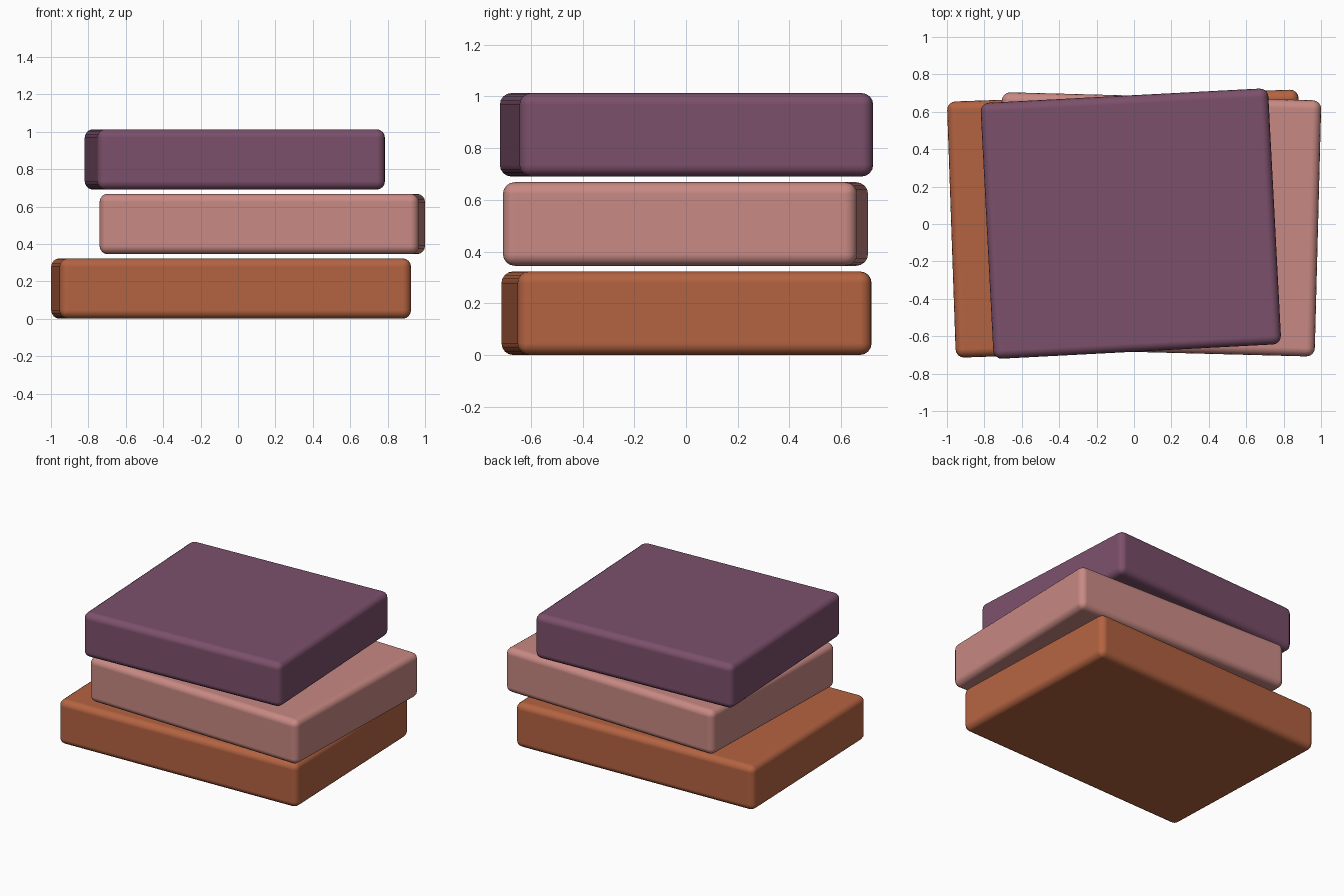
import bpy
import bmesh
import math
from mathutils import Matrix

cube = bpy.data.objects.get("Cube")
if cube:
    bpy.data.objects.remove(cube, do_unlink=True)

DEPTH, HEIGHT, PITCH, RADIUS = 1.37, 0.323, 0.345, 0.045


def material(name, rgb):
    """Flat material from sRGB 0-255 values, stored as linear."""
    lin = [c / 255 / 12.92 if c / 255 <= 0.04045
           else ((c / 255 + 0.055) / 1.055) ** 2.4 for c in rgb]
    mat = bpy.data.materials.new(name)
    mat.use_nodes = True
    mat.diffuse_color = (*lin, 1)
    bsdf = next(n for n in mat.node_tree.nodes if n.type == 'BSDF_PRINCIPLED')
    bsdf.inputs["Base Color"].default_value = (*lin, 1)
    bsdf.inputs["Roughness"].default_value = 0.7
    return mat


def slab(name, level, width, x, y, degrees, mat):
    """Rounded slab, turned about z, at the given level of the stack."""
    mesh = bpy.data.meshes.new(name)
    bm = bmesh.new()
    bmesh.ops.create_cube(bm, size=1, matrix=Matrix.Diagonal((width, DEPTH, HEIGHT, 1)))
    for face in bm.faces:
        face.smooth = True
    bm.to_mesh(mesh)
    bm.free()
    mesh.materials.append(mat)
    obj = bpy.data.objects.new(name, mesh)
    bpy.context.collection.objects.link(obj)
    obj.location = (x, y, level * PITCH + HEIGHT / 2)
    obj.rotation_euler.z = math.radians(degrees)
    # Rounded edges with flat-looking main faces
    bevel = obj.modifiers.new("rounded_edges", 'BEVEL')
    bevel.width = RADIUS
    bevel.segments = 4
    bevel.harden_normals = True
    return obj


# Three slabs, bottom to top, each turned slightly
slab("bottom_slab", 0, 1.88, -0.037, 0.002, 2.0, material("burnt orange", (180, 99, 65)))
slab("middle_slab", 1, 1.708, 0.13, -0.002, -1.5, material("dusty pink", (200, 137, 131)))
slab("top_slab", 2, 1.54, -0.017, 0.002, 3.0, material("plum purple", (124, 80, 107)))
